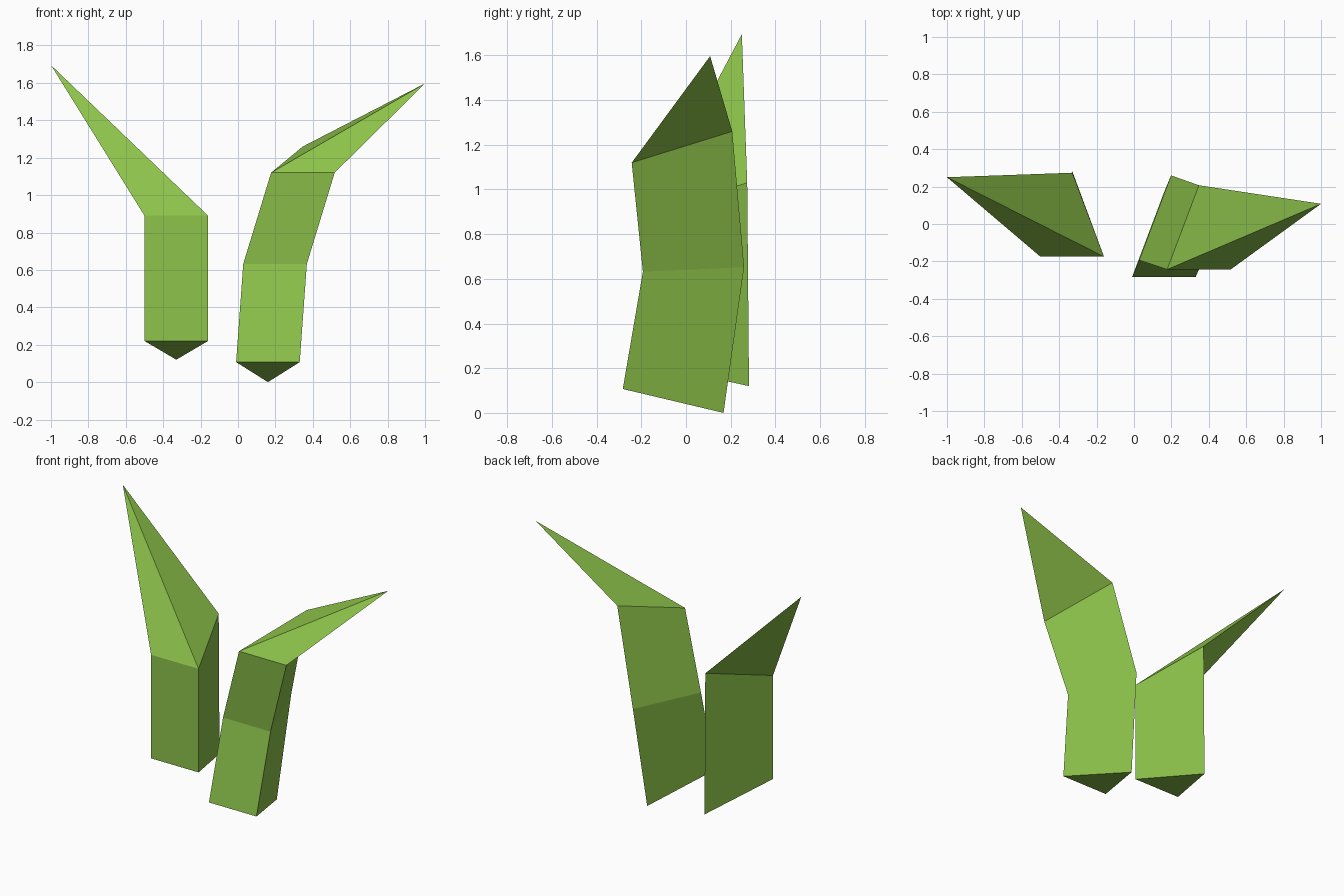
import bpy
import bmesh

cube = bpy.data.objects.get("Cube")
if cube:
    bpy.data.objects.remove(cube, do_unlink=True)

green = bpy.data.materials.new("leaf_green")
green.use_nodes = True
colour = (0.27, 0.55, 0.07, 1)
green.diffuse_color = colour
green.node_tree.nodes["Principled BSDF"].inputs["Base Color"].default_value = colour

HALF_WIDTH = 0.17


def grass_blade(name, rings, tip):
    """Three-sided stalk lofted through rings (centre x, front y, front z, back y, back z) to a point."""
    bm = bmesh.new()
    loops = []
    for x, fy, fz, by, bz in rings:
        corners = [(x - HALF_WIDTH, fy, fz), (x + HALF_WIDTH, fy, fz), (x, by, bz)]
        loops.append([bm.verts.new(c) for c in corners])
    bm.faces.new(reversed(loops[0]))
    for low, high in zip(loops, loops[1:]):
        for i in range(3):
            j = (i + 1) % 3
            bm.faces.new((low[i], low[j], high[j], high[i]))
    point = bm.verts.new(tip)
    for i in range(3):
        bm.faces.new((loops[-1][i], loops[-1][(i + 1) % 3], point))
    bmesh.ops.recalc_face_normals(bm, faces=bm.faces)
    mesh = bpy.data.meshes.new(name)
    bm.to_mesh(mesh)
    bm.free()
    mesh.materials.append(green)
    obj = bpy.data.objects.new(name, mesh)
    bpy.context.collection.objects.link(obj)
    return obj


# Straight blade with one sharp bend
grass_blade("right_grass_blade",
            [(-0.33, -0.175, 0.22, 0.282, 0.12),
             (-0.33, -0.175, 0.89, 0.274, 1.03)],
            (-1.0, 0.25, 1.695))

# Curving blade with two bends
grass_blade("left_grass_blade",
            [(0.16, -0.283, 0.107, 0.168, 0.0),
             (0.198, -0.193, 0.632, 0.26, 0.652),
             (0.347, -0.243, 1.12, 0.207, 1.26)],
            (1.0, 0.108, 1.597))
